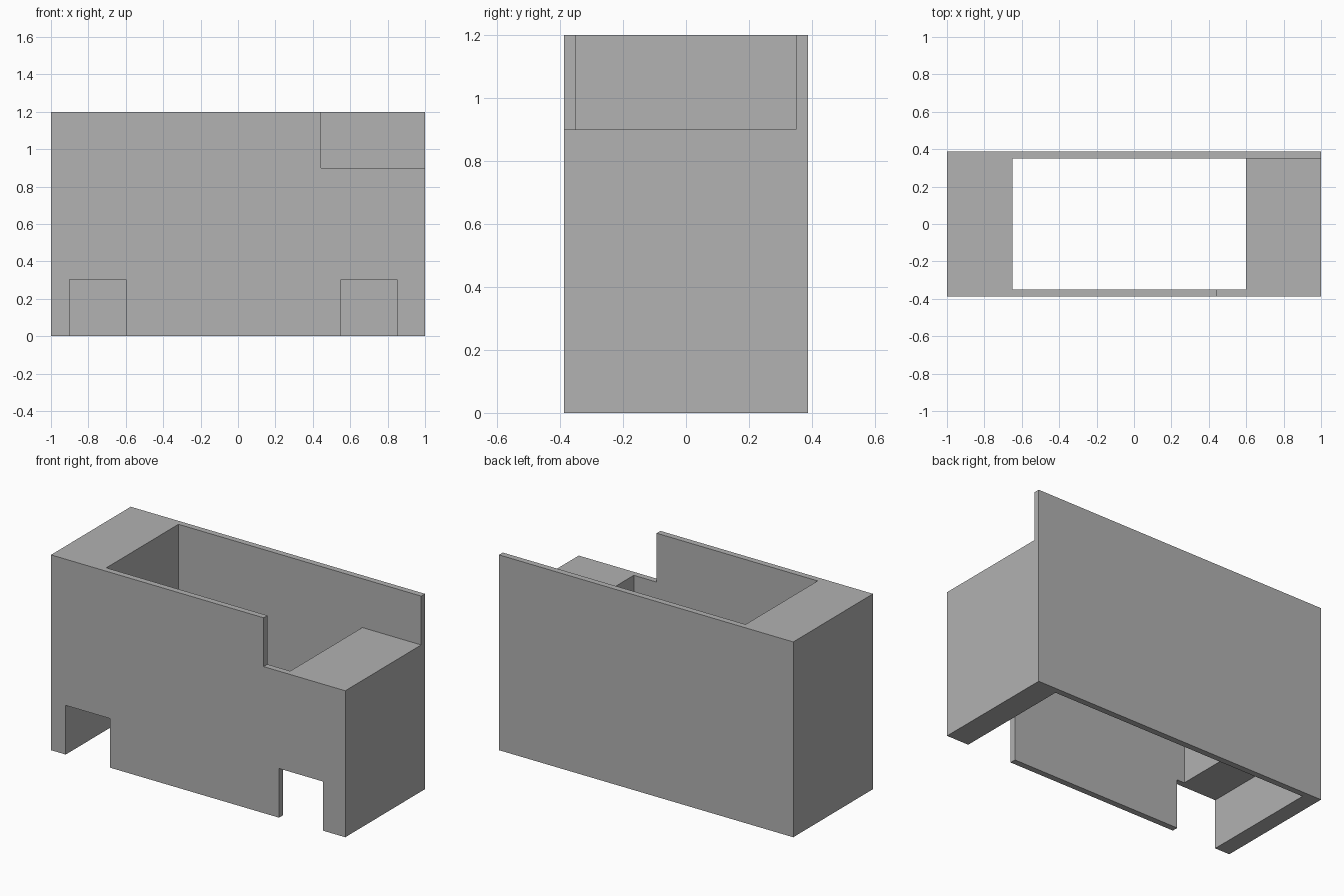
import bpy

if "Cube" in bpy.data.objects:
    bpy.data.objects.remove(bpy.data.objects["Cube"], do_unlink=True)

GREY = (0.445, 0.445, 0.445, 1)
grey = bpy.data.materials.new("plain grey")
grey.use_nodes = True
grey.diffuse_color = GREY
grey.node_tree.nodes["Principled BSDF"].inputs["Base Color"].default_value = GREY


def box(name, x, y, z):
    """Box spanning the given (min, max) ranges."""
    spans = (x, y, z)
    bpy.ops.mesh.primitive_cube_add(size=1, location=[(a + b) / 2 for a, b in spans])
    ob = bpy.context.object
    ob.name = name
    ob.scale = [b - a for a, b in spans]
    bpy.ops.object.transform_apply(location=True, rotation=False, scale=True)
    ob.data.materials.append(grey)
    return ob


def cut(target, cutter):
    """Subtract the cutter from the target and discard it."""
    cutter.hide_render = True
    bpy.context.view_layer.objects.active = target
    mod = target.modifiers.new("cut", "BOOLEAN")
    mod.operation = "DIFFERENCE"
    mod.solver = "EXACT"
    mod.object = cutter
    bpy.ops.object.modifier_apply(modifier=mod.name)
    bpy.data.objects.remove(cutter, do_unlink=True)


HALF_DEPTH, INNER, HEIGHT, OVER = 0.387, 0.35, 1.2, 0.2
through_front = (-HALF_DEPTH - OVER, INNER)   # open at the front, stops at the back wall

# Outer casing
casing = box("casing", (-1, 1), (-HALF_DEPTH, HALF_DEPTH), (0, HEIGHT))

# Central shaft, open at top and bottom
cut(casing, box("shaft_cutter", (-0.65, 0.6), (-INNER, INNER), (-OVER, HEIGHT + OVER)))

# Step down at the upper corner, leaving the back wall full height
cut(casing, box("step_cutter", (0.445, 1 + OVER), through_front, (0.9, HEIGHT + OVER)))

# Two square notches at the foot of the front
for x in ((-0.9, -0.6), (0.55, 0.85)):
    cut(casing, box("notch_cutter", x, through_front, (-OVER, 0.302)))
